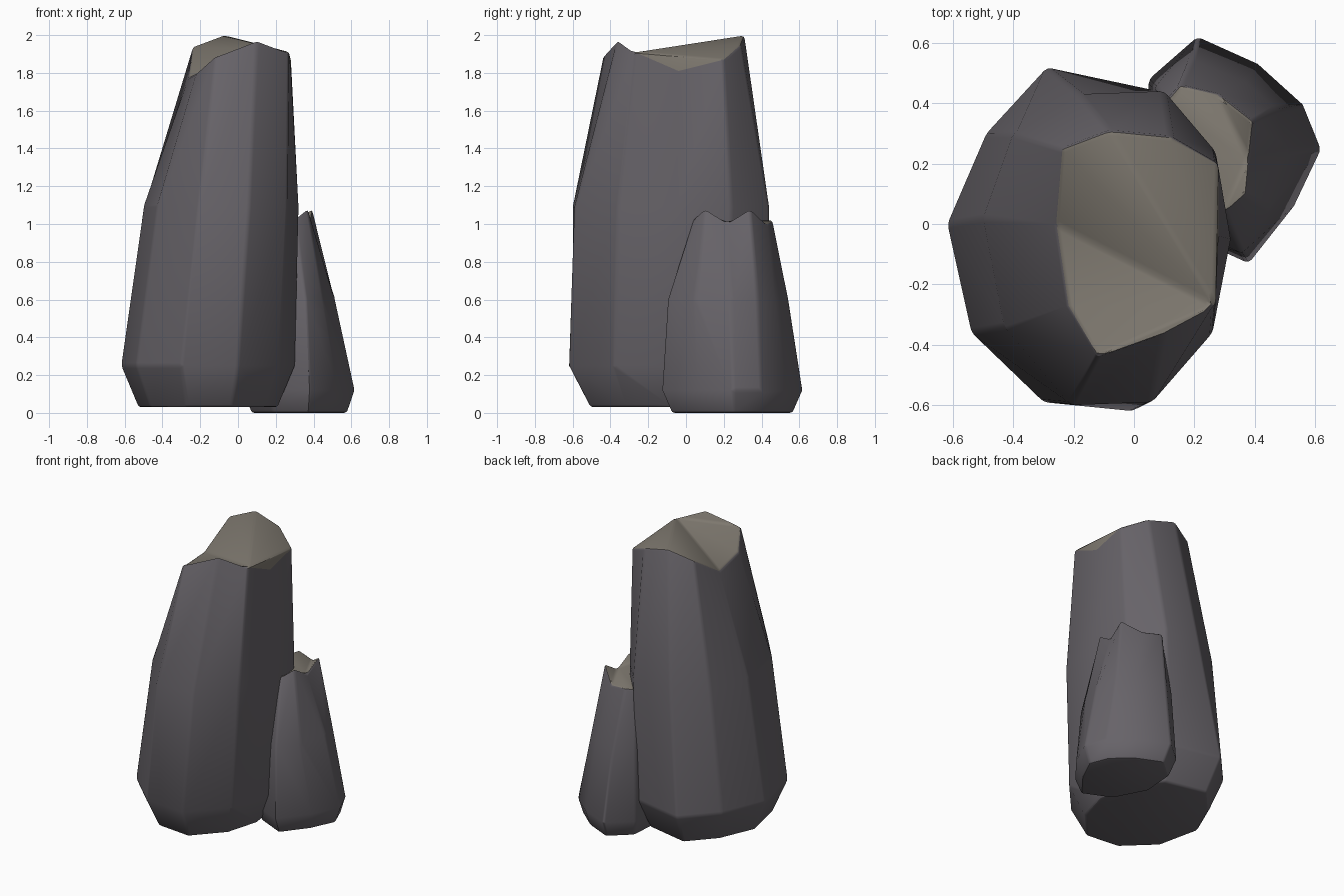
import bpy, math

if "Cube" in bpy.data.objects:
    bpy.data.objects.remove(bpy.data.objects["Cube"])


def material(name, rgb):
    m = bpy.data.materials.new(name)
    m.diffuse_color = (*rgb, 1)
    m.use_nodes = True
    m.node_tree.nodes["Principled BSDF"].inputs["Base Color"].default_value = m.diffuse_color
    return m


SIDE = material("rock_side", (0.135, 0.125, 0.14))
CAP = material("broken_top", (0.21, 0.19, 0.16))


def pillar(name, low, z_low, mid, z_mid, top, z_base, shrink, fan):
    """Loft an irregular rock column; rings run anticlockwise seen from above."""
    n = len(low)
    cx = (min(p[0] for p in low) + max(p[0] for p in low)) / 2
    cy = (min(p[1] for p in low) + max(p[1] for p in low)) / 2
    verts = [(cx + (x - cx) * shrink, cy + (y - cy) * shrink, z_base) for x, y in low]
    verts += [(x, y, z_low) for x, y in low]
    verts += [(x, y, z_mid) for x, y in mid]
    verts += list(top)
    faces = [tuple(reversed(range(n)))]
    for r in range(3):
        for i in range(n):
            j = (i + 1) % n
            faces.append((r * n + i, r * n + j, (r + 1) * n + j, (r + 1) * n + i))
    sides = len(faces)
    # jagged top, fanned from one rim corner
    for k in range(1, n - 1):
        faces.append(tuple(3 * n + (fan + o) % n for o in (0, k, k + 1)))
    me = bpy.data.meshes.new(name)
    me.from_pydata(verts, [], faces)
    me.materials.append(SIDE)
    me.materials.append(CAP)
    for p in me.polygons:
        p.material_index = 1 if p.index >= sides else 0
    ob = bpy.data.objects.new(name, me)
    bpy.context.collection.objects.link(ob)
    # worn edges
    b = ob.modifiers.new("worn_edges", 'BEVEL')
    b.width = 0.015
    b.segments = 2
    b.limit_method = 'ANGLE'
    b.angle_limit = math.radians(28)
    bpy.ops.object.select_all(action='DESELECT')
    ob.select_set(True)
    bpy.context.view_layer.objects.active = ob
    bpy.ops.object.modifier_apply(modifier=b.name)
    bpy.ops.object.shade_smooth_by_angle(angle=math.radians(30))


# tall column
pillar("tall_rock",
       [(-.62, 0), (-.54, -.36), (-.30, -.59), (0, -.62), (.22, -.38),
        (.30, -.10), (.26, .22), (.08, .44), (-.29, .52), (-.49, .30)], 0.25,
       [(-.50, .02), (-.43, -.34), (-.21, -.60), (.06, -.59), (.26, -.36),
        (.32, -.05), (.27, .24), (.10, .44), (-.18, .43), (-.40, .30)], 1.09,
       [(-.26, 0, 1.78), (-.22, -.27, 1.80), (-.12, -.44, 1.89), (.10, -.36, 1.975),
        (.27, -.27, 1.91), (.28, -.04, 1.81), (.28, .20, 1.87), (.12, .29, 1.95),
        (-.08, .31, 2.0), (-.24, .25, 1.94)],
       0.03, 0.8, 4)

# short column leaning against it
pillar("short_rock",
       [(.38, -.13), (.53, .06), (.62, .25), (.56, .40), (.41, .53),
        (.21, .62), (.05, .48), (.03, .22), (.16, -.03)], 0.12,
       [(.36, -.10), (.45, .05), (.515, .24), (.47, .38), (.37, .47),
        (.19, .545), (.07, .46), (.06, .22), (.17, 0)], 0.60,
       [(.30, .04, 1.03), (.37, .10, 1.085), (.38, .22, 1.01), (.395, .34, 1.085),
        (.28, .43, 1.0), (.15, .46, 1.02), (.10, .40, 1.0), (.09, .22, 1.0),
        (.17, .08, 1.0)],
       0.0, 0.86, 2)
